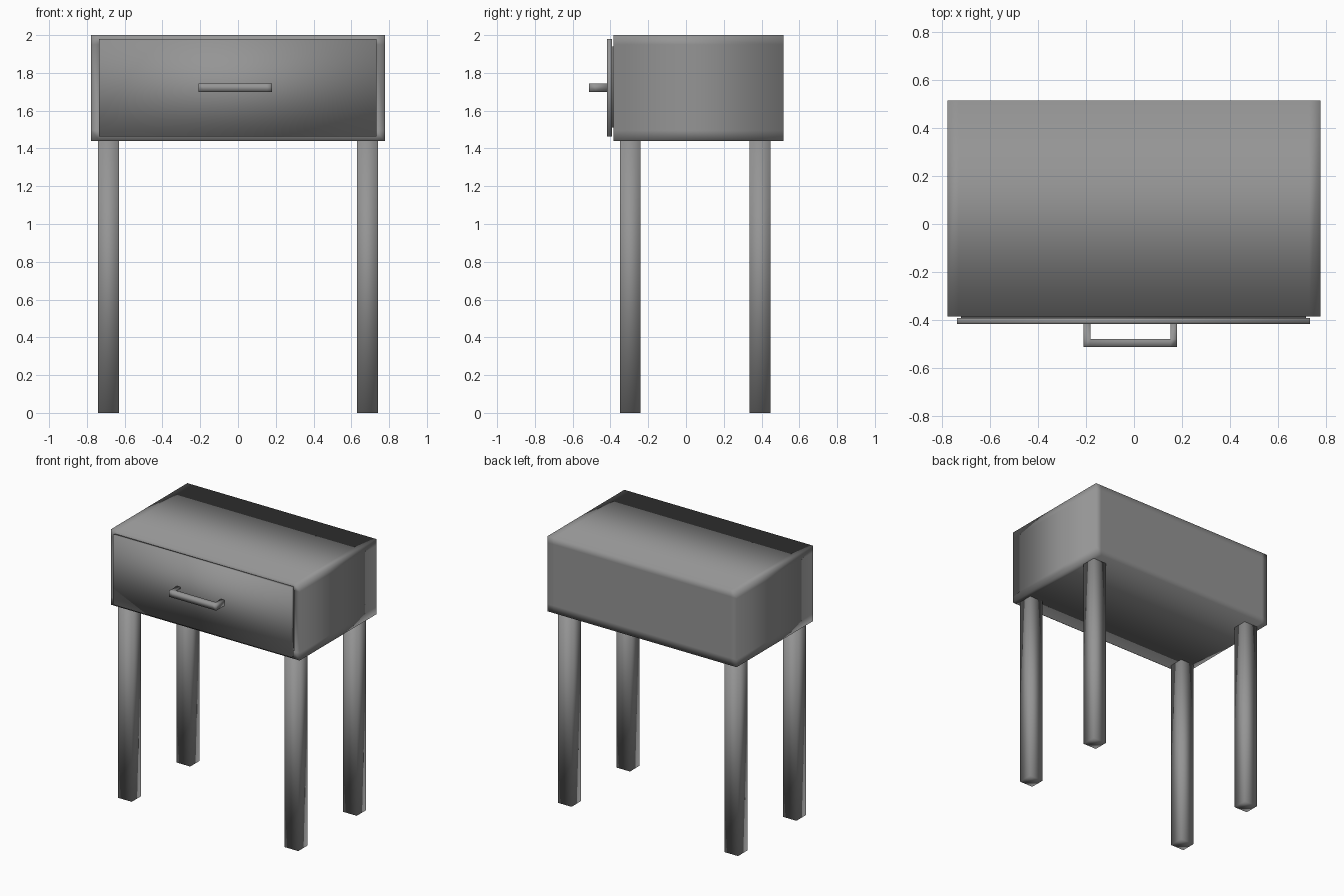
import bpy, bmesh
from mathutils import Vector

cube = bpy.data.objects.get("Cube")
if cube:
    bpy.data.objects.remove(cube, do_unlink=True)

GREY = (0.30, 0.30, 0.30, 1.0)
grey = bpy.data.materials.new("plain grey")
grey.use_nodes = True
grey.diffuse_color = GREY
grey.node_tree.nodes["Principled BSDF"].inputs["Base Color"].default_value = GREY


def block(name, low, high, x_cuts=(), z_cuts=(), pick=None, push=0.0):
    """Smooth box, optionally sliced; faces chosen by pick are extruded along y."""
    low, high = Vector(low), Vector(high)
    bm = bmesh.new()
    bmesh.ops.create_cube(bm, size=1.0)
    for v in bm.verts:
        v.co = (low + high) / 2 + v.co * (high - low)
    for axis, cuts in ((Vector((1, 0, 0)), x_cuts), (Vector((0, 0, 1)), z_cuts)):
        for c in cuts:
            bmesh.ops.bisect_plane(bm, geom=bm.verts[:] + bm.edges[:] + bm.faces[:],
                                   plane_co=axis * c, plane_no=axis)
    if pick:
        bm.normal_update()
        chosen = [f for f in bm.faces if pick(f.normal, f.calc_center_median())]
        grown = bmesh.ops.extrude_discrete_faces(bm, faces=chosen)["faces"]
        for v in {v for f in grown for v in f.verts}:
            v.co.y += push
    bmesh.ops.recalc_face_normals(bm, faces=bm.faces[:])
    mesh = bpy.data.meshes.new(name)
    bm.to_mesh(mesh)
    bm.free()
    mesh.materials.append(grey)
    mesh.shade_smooth()
    obj = bpy.data.objects.new(name, mesh)
    bpy.context.collection.objects.link(obj)
    return obj


# Cabinet with a cavity opening to the front
block("cabinet", (-0.777, -0.385, 1.44), (0.777, 0.515, 2.0),
      (-0.73, 0.73), (1.495, 1.95),
      lambda n, c: n.y < -0.9 and abs(c.x) < 0.5 and 1.5 < c.z < 1.94, 0.85)

# Drawer: front panel and the box that slides in the cavity
block("drawer_front", (-0.737, -0.417, 1.463), (0.732, -0.391, 1.98))
block("drawer_box", (-0.72, -0.391, 1.51), (0.715, 0.42, 1.94))

# Handle: a bar with two posts pushed back to the panel
block("handle", (-0.21, -0.513, 1.70), (0.18, -0.479, 1.743),
      (-0.182, 0.152), (),
      lambda n, c: n.y > 0.9 and abs(c.x + 0.015) > 0.1, 0.066)

# Four legs
for side, x in (("right", -0.685), ("left", 0.685)):
    for end, y in (("front", -0.295), ("back", 0.392)):
        block(f"{end}_{side}_leg", (x - 0.056, y - 0.055, 0), (x + 0.056, y + 0.055, 1.44))
